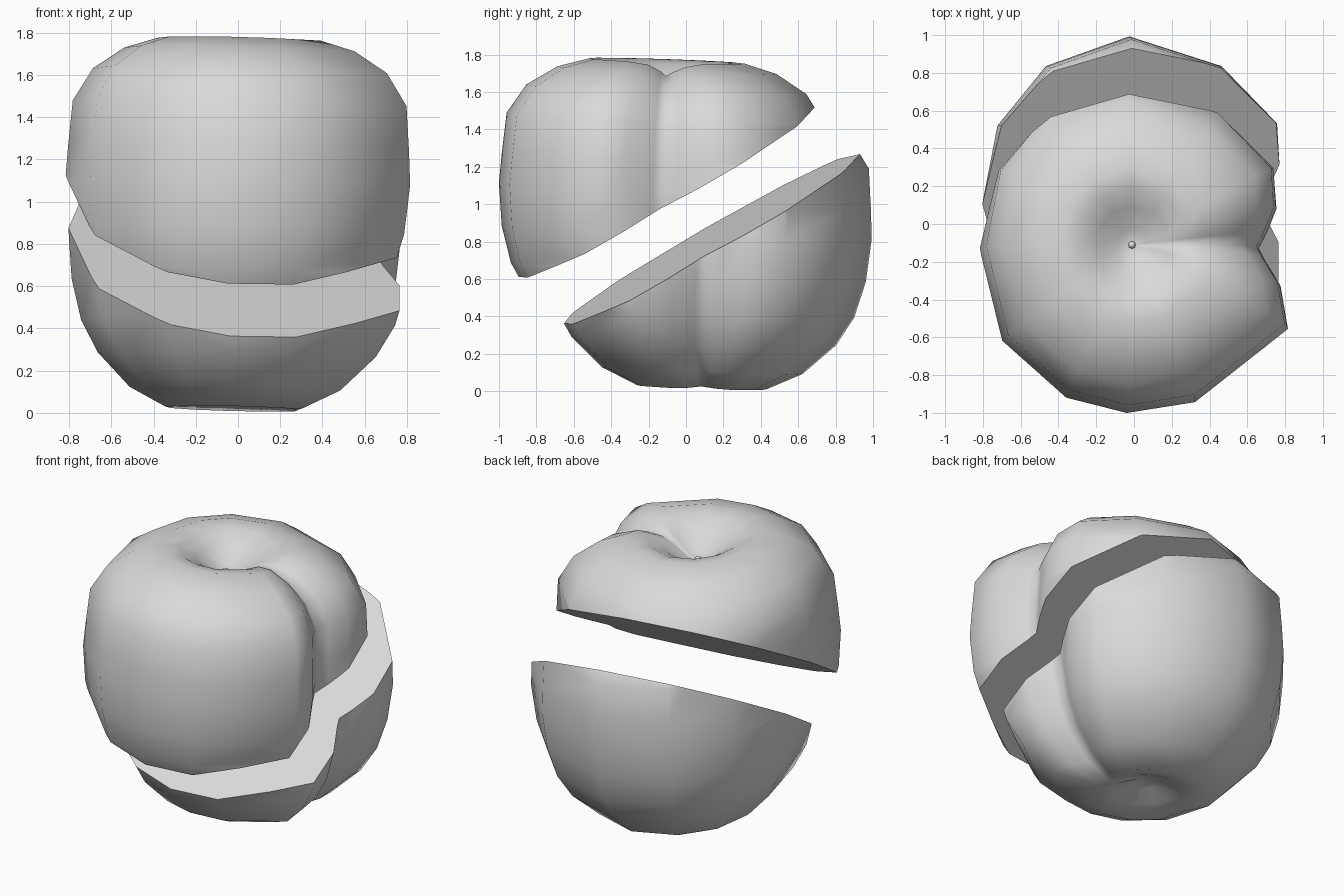
import bpy
import bmesh
from math import radians, sin, cos
from mathutils import Vector, Matrix, Euler

cube = bpy.data.objects.get("Cube")
if cube:
    bpy.data.objects.remove(cube, do_unlink=True)

grey = bpy.data.materials.new("light grey")
grey.use_nodes = True
colour = (0.7, 0.7, 0.7, 1)
grey.diffuse_color = colour
grey.node_tree.nodes["Principled BSDF"].inputs["Base Color"].default_value = colour

# Fruit profile from the stem dimple to the base dimple: radius, height
PROFILE = [(0.08, 0.565), (0.2, 0.645), (0.3, 0.7), (0.41, 0.722), (0.58, 0.672),
           (0.74, 0.57), (0.84, 0.415), (0.858, 0.2), (0.868, 0.04), (0.845, -0.19),
           (0.79, -0.385), (0.7, -0.535), (0.53, -0.695), (0.34, -0.785),
           (0.2, -0.75), (0.08, -0.7)]
TOP, BASE = 0.545, -0.68

# Columns around the fruit: angle, width factor, groove depth
COLUMNS = [(0, 0.79, 1), (6, 0.84, 0.7), (15, 0.93, 0.3), (29, 1.01, 0), (57, 1, 0),
           (91, 1.02, 0), (122, 0.99, 0), (150, 0.95, 0), (180, 0.915, 0),
           (216, 0.96, 0), (247, 0.99, 0), (269, 1.005, 0), (293, 1.02, 0),
           (333, 1.085, 0), (346, 0.95, 0.2), (356, 0.82, 0.7)]

# Both halves share one lean and one cut direction
TILT = Euler((radians(-2), radians(1.5), 0)).to_matrix().to_4x4()
CUT_NORMAL = Vector((0.1, -0.573, 1)).normalized()
UPPER_CENTRE = (-0.025, -0.13, 1.045)
LOWER_CENTRE = (-0.01, 0.107, 0.805)


def fruit_mesh():
    """Whole fruit with a groove down its left side."""
    bm = bmesh.new()
    rings = []
    for r, z in PROFILE:
        ring = []
        for angle, width, groove in COLUMNS:
            a = radians(angle)
            dip = groove * (0.1 if z > 0 else 0.02) * min(1, r / 0.4)
            ring.append(bm.verts.new((r * width * cos(a), r * width * sin(a),
                                      z * (1 - dip))))
        rings.append(ring)
    n = len(COLUMNS)
    top, base = bm.verts.new((0, 0, TOP)), bm.verts.new((0, 0, BASE))
    for i in range(n):
        j = (i + 1) % n
        bm.faces.new((top, rings[0][i], rings[0][j]))
        bm.faces.new((base, rings[-1][j], rings[-1][i]))
        for upper, lower in zip(rings, rings[1:]):
            bm.faces.new((upper[i], lower[i], lower[j], upper[j]))
    return bm


def make_object(name, bm):
    bmesh.ops.recalc_face_normals(bm, faces=bm.faces)
    mesh = bpy.data.meshes.new(name)
    bm.to_mesh(mesh)
    bm.free()
    mesh.materials.append(grey)
    obj = bpy.data.objects.new(name, mesh)
    bpy.context.collection.objects.link(obj)


def half(name, centre, cut_height, keep_upper):
    """Place a fruit, slice it along the slanted plane and close the cut."""
    bm = fruit_mesh()
    bm.transform(Matrix.Translation(centre) @ TILT)
    bmesh.ops.bisect_plane(bm, geom=bm.verts[:] + bm.edges[:] + bm.faces[:],
                           plane_co=(0, 0, cut_height), plane_no=CUT_NORMAL,
                           clear_inner=keep_upper, clear_outer=not keep_upper)
    for face in bm.faces:
        face.smooth = True
    rim = [e for e in bm.edges if e.is_boundary]
    for face in bmesh.ops.holes_fill(bm, edges=rim, sides=0)["faces"]:
        face.smooth = False
        for edge in face.edges:
            edge.smooth = False
    make_object(name, bm)


# Two halves, pulled apart along the cut
half("upper_half", UPPER_CENTRE, 1.12, True)
half("lower_half", LOWER_CENTRE, 0.734, False)

# Small stem nub in the dimple
stem = bmesh.new()
bmesh.ops.create_uvsphere(stem, u_segments=8, v_segments=6, radius=0.02,
                          matrix=Matrix.Translation((0, 0, TOP + 0.01)))
stem.transform(Matrix.Translation(UPPER_CENTRE) @ TILT)
for face in stem.faces:
    face.smooth = True
make_object("stem_nub", stem)
